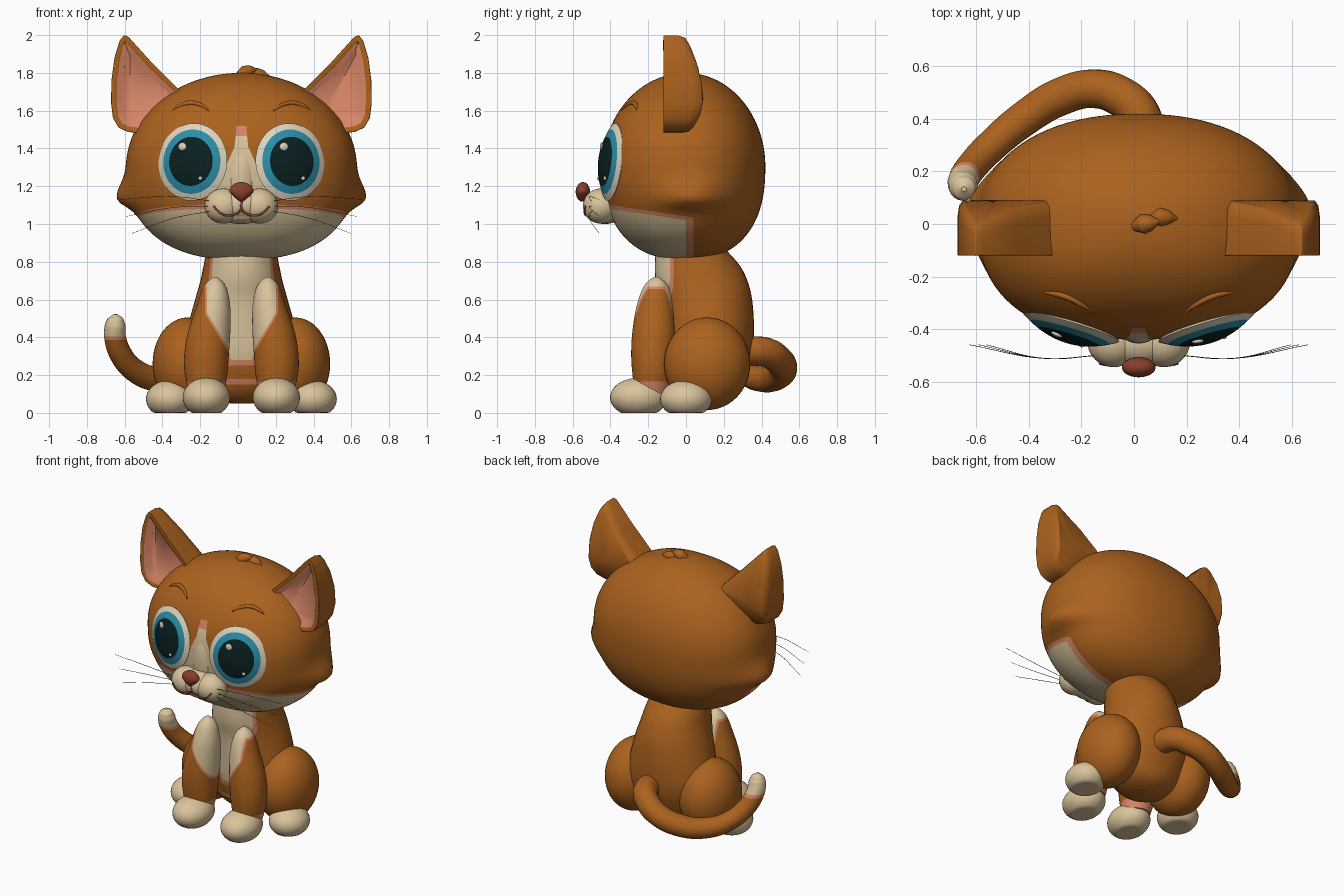
import bpy, bmesh, math
from mathutils import Vector, Matrix

if "Cube" in bpy.data.objects:
    bpy.data.objects.remove(bpy.data.objects["Cube"])

CX = 0.018  # symmetry plane of everything but the tail


def material(name, rgb):
    m = bpy.data.materials.new(name)
    m.use_nodes = True
    m.diffuse_color = (*rgb, 1)
    m.node_tree.nodes["Principled BSDF"].inputs["Base Color"].default_value = (*rgb, 1)
    return m


ORANGE = material("orange fur", (0.41, 0.122, 0.013))
CREAM = material("cream fur", (0.70, 0.55, 0.33))
PEACH = material("peach skin", (0.69, 0.24, 0.135))
WHITE = material("eye white", (0.72, 0.66, 0.51))
TEAL = material("teal iris", (0.023, 0.27, 0.40))
PUPIL = material("dark pupil", (0.003, 0.014, 0.015))
NOSE = material("nose brown", (0.25, 0.05, 0.025))
WHISKER = material("whisker brown", (0.06, 0.04, 0.02))
FUR = [ORANGE, CREAM, PEACH]


def finish(bm, name, mats, x=CX, angle=50):
    bmesh.ops.recalc_face_normals(bm, faces=bm.faces[:])
    me = bpy.data.meshes.new(name)
    for f in bm.faces:
        f.smooth = True
    bm.to_mesh(me)
    bm.free()
    me.set_sharp_from_angle(angle=math.radians(angle))
    for m in mats:
        me.materials.append(m)
    ob = bpy.data.objects.new(name, me)
    ob.location.x = x
    bpy.context.collection.objects.link(ob)
    return ob


def paint(bm, cuts, rule):
    """Cut clean colour borders, then colour each face by its centre."""
    for co, no in cuts:
        bmesh.ops.bisect_plane(bm, geom=bm.verts[:] + bm.edges[:] + bm.faces[:],
                               plane_co=co, plane_no=no)
    for f in bm.faces:
        f.material_index = rule(f.calc_center_median())


def level(*heights):
    return [((0, 0, z), (0, 0, 1)) for z in heights]


def sphere(seg=40, rings=24):
    bm = bmesh.new()
    bmesh.ops.create_uvsphere(bm, u_segments=seg, v_segments=rings, radius=1)
    return bm


def ball(name, center, radii, mat, yaw=0, floor=None):
    bm = sphere()
    bm.transform(Matrix.Translation(center) @ Matrix.Rotation(yaw, 4, 'Z')
                 @ Matrix.Diagonal((*radii, 1)))
    if floor is not None:
        for v in bm.verts:
            v.co.z = max(v.co.z, floor)
    return finish(bm, name, [mat])


def loft(sections, seg=40, steps=4):
    """Smoothly join stacked ellipses (x, y, z, rx, ry) and cap both ends."""
    rows = [Vector(s) for s in sections]
    rows = [rows[0]] + rows + [rows[-1]]
    smooth = []
    for a, b, c, d in zip(rows, rows[1:], rows[2:], rows[3:]):
        for t in (k / steps for k in range(steps)):
            smooth.append(b + (c - a) * t / 2 + (2 * a - 5 * b + 4 * c - d) * t * t / 2
                          + (3 * b - a - 3 * c + d) * t ** 3 / 2)
    bm = bmesh.new()
    loops = []
    for x, y, z, rx, ry in smooth + [rows[-1]]:
        loops.append([bm.verts.new((x + rx * math.cos(t), y + ry * math.sin(t), z))
                      for t in (2 * math.pi * i / seg for i in range(seg))])
    skin(bm, loops)
    bm.faces.new(loops[0])
    bm.faces.new(loops[-1])
    return bm


def skin(bm, loops):
    for a, b in zip(loops, loops[1:]):
        for i in range(len(a)):
            j = (i + 1) % len(a)
            bm.faces.new((a[i], a[j], b[j], b[i]))


def tube(points, radii, sides=4):
    cu = bpy.data.curves.new("path", 'CURVE')
    cu.dimensions = '3D'
    cu.bevel_depth, cu.bevel_resolution, cu.use_fill_caps = 1, sides, True
    sp = cu.splines.new('BEZIER')
    sp.resolution_u = 8
    sp.bezier_points.add(len(points) - 1)
    for p, co, r in zip(sp.bezier_points, points, radii):
        p.co, p.radius = co, r
        p.handle_left_type = p.handle_right_type = 'AUTO'
    ob = bpy.data.objects.new("path", cu)
    bpy.context.collection.objects.link(ob)
    bpy.context.view_layer.update()
    me = bpy.data.meshes.new_from_object(ob.evaluated_get(bpy.context.evaluated_depsgraph_get()))
    bm = bmesh.new()
    bm.from_mesh(me)
    for data, store in ((ob, bpy.data.objects), (cu, bpy.data.curves), (me, bpy.data.meshes)):
        store.remove(data)
    return bm


# Head: squarish ellipsoid with a full jaw, soft cheeks, cream jaw and blaze
P = 2.4


def head_y(x, z):
    k = math.sqrt(1 - ((z - 1.305) / 0.495) ** 2)
    return -0.44 * k * (1 - abs(x / (0.61 * k)) ** P) ** (1 / P)


bm = sphere(96, 72)
for v in bm.verts:
    x, y, z = v.co
    h = math.hypot(x, y)
    p, depth = (P, 0.44) if y < 0 else (2.2, 0.42)
    f = h / (abs(x) ** p + abs(y) ** p) ** (1 / p) if h > 1e-5 else 1
    g = (h ** P + abs(z) ** P) ** (-1 / P) if z < 0 else 1
    x, y, z = 0.61 * f * g * x, depth * f * g * y, 1.305 + 0.495 * g * z
    puff = math.exp(-((z - 1.13) / (0.1 if z > 1.13 else 0.05)) ** 2 - ((y - 0.04) / 0.17) ** 2)
    v.co = (x + math.copysign(0.07 * puff, x) * (abs(x) > 0.3), y, z)


def head_rule(c):
    jaw = 1.04 - 0.15 * c.y - c.z
    blaze = max(0.025 + 0.1 * (1.52 - c.z), 0.04 + 0.45 * (1.4 - c.z)) - abs(c.x)
    if c.y < 0 and jaw > 0.02:
        return 1
    if c.y < 0.04 and jaw > 0:
        return 2
    if c.y < 0 and c.z < 1.52 and blaze > 0:
        return 2 if c.z > 1.465 else 1
    return 0


cuts = [((0, 0, z), (0, 0.15, 1)) for z in (1.02, 1.04)]
cuts += [((0, y, 0), (0, 1, 0)) for y in (0, 0.04)] + level(1.465, 1.52)
for s in (-1, 1):
    cuts += [((s * 0.025, 0, 1.52), (s, 0, 0.1)), ((s * 0.04, 0, 1.4), (s, 0, 0.45))]
paint(bm, cuts, head_rule)
finish(bm, "head", FUR)

# Muzzle, bridge, chin and nose
LOBES = [((0.095, -0.45, 1.095), (0.1, 0.095, 0.093)), ((0, -0.45, 1.1), (0.14, 0.09, 0.085))]
ball("muzzle_middle", *LOBES[1], CREAM)
ball("chin", (0, -0.43, 1.05), (0.12, 0.085, 0.05), CREAM)
ball("nose_bridge", (0, -0.40, 1.24), (0.075, 0.055, 0.17), CREAM)
bm = sphere()
for v in bm.verts:
    x, y, z = v.co
    v.co = (0.064 * x * (1 + 0.6 * min(z, 0)), -0.546 + 0.038 * y, 1.17 + 0.052 * z)
finish(bm, "nose", [NOSE])


def muzzle_y(x, z):
    return min(c[1] - r[1] * math.sqrt(max(0, 1 - ((abs(x) - c[0]) / r[0]) ** 2 - ((z - c[2]) / r[2]) ** 2))
               for c, r in LOBES)


# Torso with cream bib
bm = loft([(0, .1, .05, .06, .07), (0, .11, .08, .16, .14), (0, .11, .15, .25, .19),
           (0, .115, .3, .305, .235), (0, .115, .45, .285, .245), (0, .105, .6, .245, .245),
           (0, .082, .7, .217, .243), (0, .06, .78, .2, .225), (0, .03, .86, .18, .185),
           (0, .02, .94, .12, .12)])


def bib_rule(c):
    w = 0.06 + 0.24 * (c.z - 0.3) - abs(c.x)
    if 0.15 < c.z < 0.18 and c.y < 0 and abs(c.x) < 0.1:
        return 2
    if c.y > -0.065 or c.z < 0.25 or w < -0.025:
        return 0
    return 1 if w > 0 and c.z > 0.28 and c.y < -0.085 else 2


cuts = level(0.15, 0.18, 0.25, 0.28) + [((0, y, 0), (0, 1, 0)) for y in (-0.065, -0.085)]
cuts += [((s * x, 0, 0.3), (s, 0, -0.24)) for s in (-1, 1) for x in (0.06, 0.085)]
paint(bm, cuts, bib_rule)
finish(bm, "torso", FUR)

# Paired parts
EAR = [(.622, 2.0), (.645, 1.97), (.672, 1.88), (.688, 1.76), (.69, 1.64), (.68, 1.56), (.65, 1.51),
       (.60, 1.487), (.52, 1.48), (.40, 1.55), (.31, 1.69), (.47, 1.85), (.597, 1.99)]


def ear_back(z):
    return 0.09 - (0.075 * ((z - 1.65) / 0.35) ** 2 if z > 1.65 else 0.055 * ((1.65 - z) / 0.17) ** 2)


def leg_rule(c):
    d = min(0.08 + 0.6 * (c.z - 0.36), 0.182) - c.x
    if c.z < 0.165:
        return 2
    return 1 if d > 0 or c.z > 0.67 else 2 if d > -0.012 or c.z > 0.655 else 0


for s, side in ((1, "left"), (-1, "right")):
    # Ear: shell with a curved back and a sunken peach inside
    bm = bmesh.new()
    loops = []
    for k, depth in ((1, lambda z: -0.12), (1, lambda z: ear_back(z) - 0.06),
                     (0.96, lambda z: ear_back(z) - 0.02), (0.86, ear_back)):
        loops.append([bm.verts.new((s * (0.55 + (x - 0.55) * k), depth(z), 1.68 + (z - 1.68) * k))
                      for x, z in EAR])
    skin(bm, loops)
    front = bm.faces.new(loops[0])
    hub = bm.verts.new((s * 0.55, 0.092, 1.66))
    for a, b in zip(loops[-1], loops[-1][1:] + loops[-1][:1]):
        bm.faces.new((a, b, hub))
    bmesh.ops.recalc_face_normals(bm, faces=bm.faces[:])
    bmesh.ops.inset_region(bm, faces=[front], thickness=0.03)
    walls = bmesh.ops.inset_region(bm, faces=[front], thickness=0.03, depth=-0.03)["faces"]
    for f in walls + [front]:
        f.material_index = 1
    ear = finish(bm, side + "_ear", [ORANGE, PEACH])
    bev = ear.modifiers.new("soft rim", 'BEVEL')
    bev.width, bev.segments, bev.angle_limit = 0.018, 3, math.radians(50)

    # Eye: a flat-backed dome whose rings give white, iris and pupil
    place = (Matrix.Translation((s * 0.257, -0.395, 1.328)) @ Matrix.Rotation(s * 0.29, 4, 'Z')
             @ Matrix.Rotation(-0.1, 4, 'X') @ Matrix.Diagonal((0.19, 0.06, 0.206, 1)))
    bm = sphere(48, 32)
    bm.transform(Matrix.Rotation(math.pi / 2, 4, 'X'))
    for f in bm.faces:
        c = f.calc_center_median()
        r = math.hypot(c.x, c.z)
        f.material_index = 0 if c.y > 0 or r > 0.85 else 1 if r > 0.635 else 2
    for v in bm.verts:
        v.co.y *= abs(v.co.y) if v.co.y < 0 else 0.4
    bm.transform(place)
    finish(bm, side + "_eye", [WHITE, TEAL, PUPIL])
    for name, x, z, r in (("large", -0.24, 0.37, 0.023), ("small", 0.3, -0.44, 0.011)):
        spot = place @ Vector((x, x * x + z * z - 1, z))
        ball(f"{side}_eye_{name}_glint", spot, (r, 0.009, r), WHITE, s * 0.29 + x * 0.6)

    # Brow ridge and muzzle
    pts = [(x, z) for x, z in ((.17, 1.60), (.22, 1.632), (.28, 1.64), (.33, 1.625), (.365, 1.605))]
    finish(tube([(s * x, head_y(x, z), z) for x, z in pts], (.003, .011, .013, .01, .003)),
           side + "_brow", [ORANGE])
    (lx, ly, lz), lr = LOBES[0]
    ball(side + "_muzzle", (s * lx, ly, lz), lr, CREAM)

    # Smile and whiskers
    pts = [(0, 1.13), (.004, 1.075), (.035, 1.052), (.075, 1.045), (.115, 1.06), (.148, 1.095)]
    finish(tube([(s * x, muzzle_y(x, z), z) for x, z in pts], [0.006] * 6), side + "_smile", [NOSE])
    for i, (x, z) in enumerate(((.645, 1.13), (.61, 1.04), (.58, 0.95))):
        z0 = 1.12 - 0.025 * i
        finish(tube([(s * .15, -.5, z0), (s * .36, -.512, (z0 + z) / 2 + .02), (s * x, -.46, z)],
                    (.0015, .0015, .001), 1), f"{side}_whisker_{i + 1}", [WHISKER])

    # Front leg: cream inner side, peach border
    bm = loft([(.185, -.18, .1, .09, .09), (.187, -.175, .2, .112, .108), (.185, -.175, .3, .118, .115),
               (.172, -.17, .42, .113, .115), (.15, -.165, .55, .092, .1), (.142, -.16, .64, .07, .078),
               (.14, -.158, .69, .045, .05), (.14, -.157, .72, .01, .012)])
    cuts = [((x, 0, 0.36), (1, 0, -0.6)) for x in (0.08, 0.092)] + level(0.165, 0.655, 0.67)
    paint(bm, cuts + [((x, 0, 0), (1, 0, 0)) for x in (0.182, 0.194)], leg_rule)
    bm.transform(Matrix.Diagonal((s, 1, 1, 1)))
    finish(bm, side + "_front_leg", FUR)

    # Paws and haunch
    ball(side + "_front_paw", (s * .185, -.25, .082), (.125, .152, .104), CREAM, floor=0)
    ball(side + "_hind_paw", (s * .378, 0, .073), (.127, .137, .1), CREAM, floor=0)
    ball(side + "_haunch", (s * .285, .112, .26), (.185, .228, .245), ORANGE)

# Tail sweeping round to the right, with a cream tip
bm = tube([(.05, .28, .325), (.02, .42, .322), (-.05, .485, .285), (-.15, .515, .24), (-.28, .485, .195),
           (-.42, .4, .178), (-.54, .3, .22), (-.62, .215, .31), (-.652, .16, .41),
           (-.65, .142, .465), (-.648, .136, .5), (-.648, .133, .522)],
          (.078, .078, .077, .074, .072, .067, .062, .06, .058, .055, .042, .01), 8)
paint(bm, level(0.385, 0.405),
      lambda c: 0 if c.x > -0.4 or c.z < 0.385 else 2 if c.z < 0.405 else 1)
finish(bm, "tail", FUR, x=0)

# Tuft on the crown
finish(tube([(0, -.01, 1.785), (.035, 0, 1.80), (.065, .005, 1.812), (.1, .01, 1.82)],
            (.02, .038, .03, .003)), "crown_tuft_front", [ORANGE], x=0, angle=80)
finish(tube([(.06, .015, 1.785), (.1, .025, 1.79), (.13, .024, 1.788), (.168, .02, 1.783)],
            (.015, .036, .028, .003)), "crown_tuft_back", [ORANGE], x=0, angle=80)
